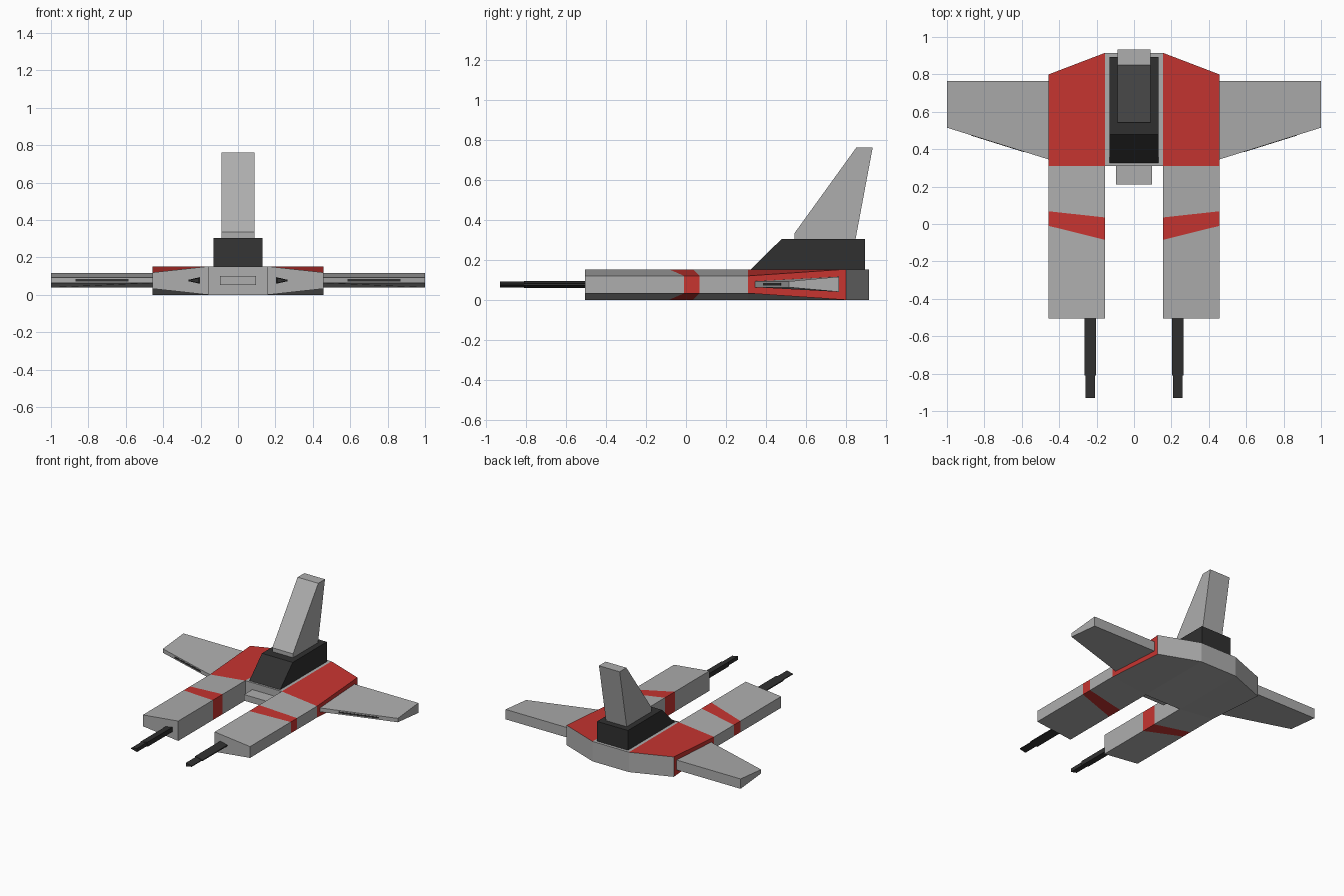
import bpy, bmesh

if "Cube" in bpy.data.objects:
    bpy.data.objects.remove(bpy.data.objects["Cube"])


def material(name, rgb):
    m = bpy.data.materials.new(name)
    m.diffuse_color = (*rgb, 1)
    m.use_nodes = True
    m.node_tree.nodes["Principled BSDF"].inputs["Base Color"].default_value = m.diffuse_color
    return m


GREY = material("grey", (0.42, 0.42, 0.42))
RED = material("red", (0.57, 0.035, 0.03))
DARK = material("dark", (0.03, 0.03, 0.03))


def finish(bm, name, mats, mirror=False):
    if mirror:
        bmesh.ops.mirror(bm, geom=bm.verts[:] + bm.edges[:] + bm.faces[:],
                         axis='X', merge_dist=0.0001)
    bmesh.ops.recalc_face_normals(bm, faces=bm.faces[:])
    me = bpy.data.meshes.new(name)
    bm.to_mesh(me)
    bm.free()
    for m in mats:
        me.materials.append(m)
    ob = bpy.data.objects.new(name, me)
    bpy.context.collection.objects.link(ob)
    return ob


def span(name, x0, prof0, x1, prof1, mat, mirror=True):
    """Solid running in x between two matching (y, z) profiles."""
    bm = bmesh.new()
    a = [bm.verts.new((x0, y, z)) for y, z in prof0]
    b = [bm.verts.new((x1, y, z)) for y, z in prof1]
    bm.faces.new(a)
    bm.faces.new(b)
    n = len(a)
    for i in range(n):
        j = (i + 1) % n
        bm.faces.new((a[i], a[j], b[j], b[i]))
    return finish(bm, name, [mat], mirror)


def rect(y0, y1, z0, z1):
    return [(y0, z0), (y1, z0), (y1, z1), (y0, z1)]


# Hull: twin prongs, painted stripes and rear body, built as one half
XI, XO, H = 0.155, 0.456, 0.153
stations = [(-0.505, -0.505, 0.033, 0.12), (-0.085, -0.01, 0.033, 0.12),
            (0.035, 0.068, 0.033, 0.12), (0.31, 0.31, 0.033, 0.12),
            (0.915, 0.80, 0.0, H)]  # inner y, outer y, outer z low/high
bm = bmesh.new()
rings = [[bm.verts.new(p) for p in ((XI, yi, H), (XO, yo, hi), (XO, yo, lo), (XI, yi, 0))]
         for yi, yo, lo, hi in stations]
bm.faces.new(rings[0])
bm.faces.new(rings[-1])
for s, (a, b) in enumerate(zip(rings, rings[1:])):
    for k in range(4):
        if s == 3 and k == 3:
            continue  # open where the prong joins the centre
        j = (k + 1) % 4
        f = bm.faces.new((a[k], a[j], b[j], b[k]))
        f.material_index = int(s == 1 or (s == 3 and k < 2))
# Centre of the hull, up to the mirror plane
side = [rings[3][0], rings[4][0], rings[4][3], rings[3][3]]
mid = [bm.verts.new((0, v.co.y, v.co.z)) for v in side]
for k in range(4):
    j = (k + 1) % 4
    bm.faces.new((side[k], side[j], mid[j], mid[k]))
finish(bm, "hull", [GREY, RED], True)

# Wings, thin at the leading edge
span("wings", XO, [(0.345, 0.063), (0.765, 0.04), (0.765, 0.116), (0.345, 0.093)],
     1.0, [(0.515, 0.063), (0.765, 0.04), (0.765, 0.116), (0.515, 0.093)], GREY)


# Dark slots in the wing leading edges
def lead(x):
    return 0.345 + (x - XO) / (1 - XO) * 0.17


span("wing_slots", 0.585, rect(lead(0.585) - 0.002, lead(0.585) + 0.01, 0.072, 0.084),
     0.87, rect(lead(0.87) - 0.002, lead(0.87) + 0.01, 0.072, 0.084), DARK)

# Gun barrels, wedge-shaped in section, with narrower tips
span("gun_barrels", 0.202, rect(-0.81, -0.505, 0.059, 0.095),
     0.264, rect(-0.81, -0.505, 0.073, 0.081), DARK)
span("gun_tips", 0.208, rect(-0.93, -0.81, 0.063, 0.091),
     0.258, rect(-0.93, -0.81, 0.074, 0.080), DARK)

# Nose block between the prongs
nose = rect(0.21, 0.31, 0.053, 0.10)
span("nose_block", -0.095, nose, 0.095, nose, GREY, False)

# Dark cabin with sloped front
cabin = [(0.325, H), (0.893, H), (0.893, 0.305), (0.478, 0.305)]
span("cabin", -0.131, cabin, 0.131, cabin, DARK, False)

# Swept tail fin
fin = [(0.543, 0.305), (0.847, 0.305), (0.932, 0.76), (0.85, 0.76), (0.543, 0.335)]
span("tail_fin", -0.088, fin, 0.088, fin, GREY, False)
